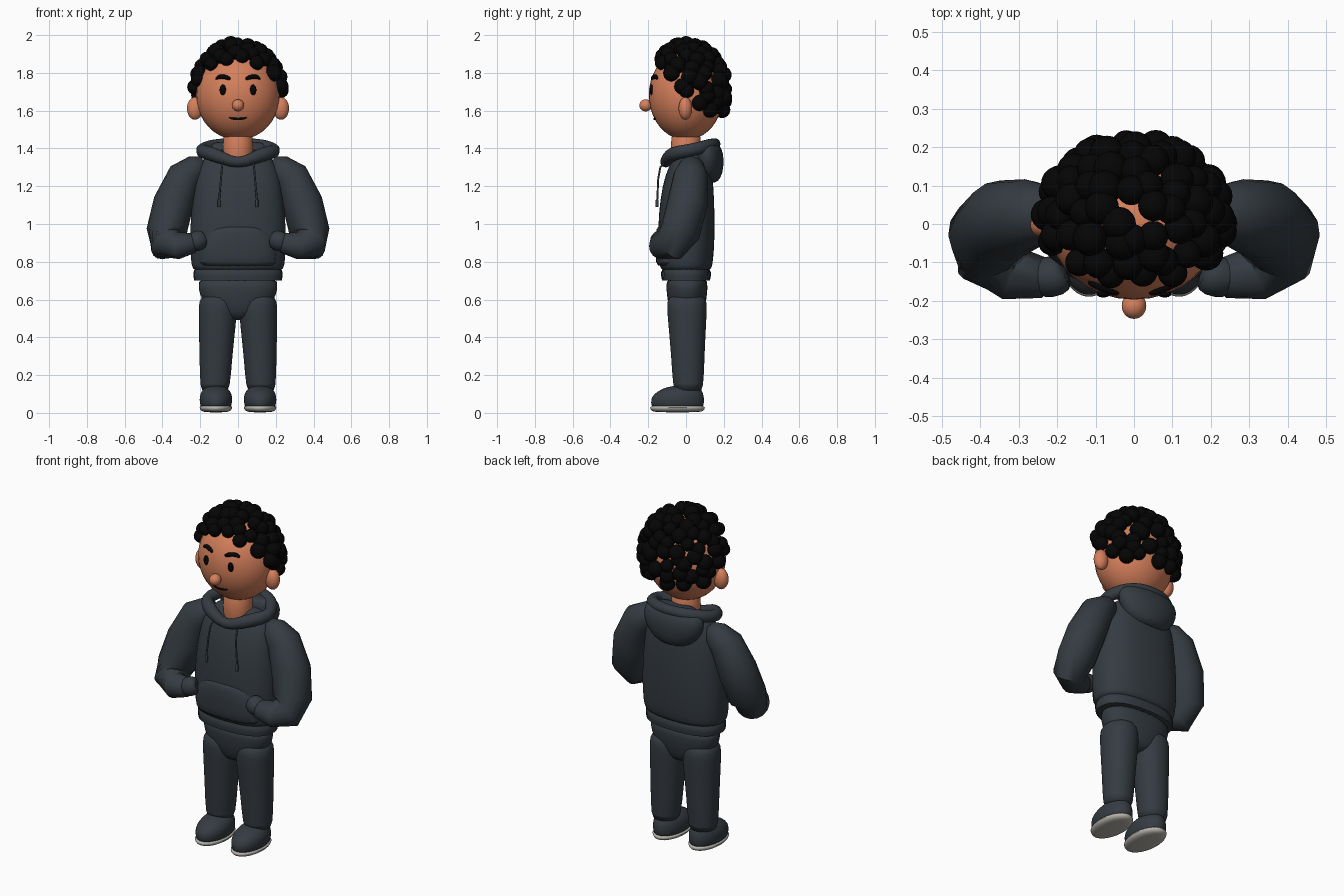
import bpy, bmesh, math, random
from mathutils import Vector

old = bpy.data.objects.get("Cube")
if old:
    bpy.data.objects.remove(old, do_unlink=True)
random.seed(4)


def material(name, r, g, b):
    m = bpy.data.materials.new(name)
    m.use_nodes = True
    m.diffuse_color = (r, g, b, 1)
    node = m.node_tree.nodes["Principled BSDF"]
    node.inputs["Base Color"].default_value = (r, g, b, 1)
    node.inputs["Roughness"].default_value = 0.8
    return m


SKIN = material("warm skin", 0.67, 0.215, 0.105)
CLOTH = material("slate cloth", 0.035, 0.044, 0.053)
BLACK = material("black hair", 0.0015, 0.0015, 0.0015)
SOLE = material("pale sole", 0.47, 0.45, 0.41)


def finish(name, bm, mat, subdivide=0):
    bmesh.ops.recalc_face_normals(bm, faces=bm.faces)
    me = bpy.data.meshes.new(name)
    bm.to_mesh(me)
    bm.free()
    me.materials.append(mat)
    me.polygons.foreach_set("use_smooth", [True] * len(me.polygons))
    me.set_sharp_from_angle(angle=math.radians(60))
    ob = bpy.data.objects.new(name, me)
    bpy.context.collection.objects.link(ob)
    if subdivide:
        mod = ob.modifiers.new("Smooth", "SUBSURF")
        mod.levels = mod.render_levels = subdivide


def skin_rings(name, rings, mat, closed=False, subdivide=0):
    """Bridge a list of point rings into one surface."""
    bm = bmesh.new()
    loops = [[bm.verts.new(p) for p in ring] for ring in rings]
    pairs = list(zip(loops, loops[1:] + loops[:1]))
    for a, b in (pairs if closed else pairs[:-1]):
        for i in range(len(a)):
            j = (i + 1) % len(a)
            bm.faces.new((a[i], a[j], b[j], b[i]))
    if not closed:
        bm.faces.new(loops[0])
        bm.faces.new(loops[-1])
    finish(name, bm, mat, subdivide)


def loft(name, sections, mat, cx=0, power=2.0, n=32, ribs=0, subdivide=1):
    """Stack rounded sections (z, x offset, y offset, x radius, y radius)."""
    rings = []
    for z, ox, oy, rx, ry in sections:
        ring = []
        for i in range(n):
            a = math.tau * i / n
            c, s = math.cos(a), math.sin(a)
            k = 1 + ribs * (i % 2)
            ring.append((cx + ox + k * rx * math.copysign(abs(c) ** (2 / power), c),
                         oy + k * ry * math.copysign(abs(s) ** (2 / power), s), z))
        rings.append(ring)
    skin_rings(name, rings, mat, subdivide=subdivide)


def tube(name, path, mat, ref=(0, 1, 0), n=16, closed=False, subdivide=0):
    """Sweep a circle along (x, y, z, radius) points."""
    pts = [Vector(p[:3]) for p in path]
    rings, last = [], len(pts) - 1
    for i, p in enumerate(pts):
        before = pts[i - 1] if closed or i else p
        after = pts[(i + 1) % len(pts)] if closed or i < last else p
        t = (after - before).normalized()
        u = t.cross(Vector(ref)).normalized()
        v = t.cross(u)
        rings.append([p + path[i][3] * (u * math.cos(math.tau * k / n) + v * math.sin(math.tau * k / n))
                      for k in range(n)])
    skin_rings(name, rings, mat, closed, subdivide)


def ball(name, centre, radii, mat):
    bm = bmesh.new()
    bmesh.ops.create_uvsphere(bm, u_segments=32, v_segments=20, radius=1)
    bmesh.ops.scale(bm, vec=radii, verts=bm.verts)
    bmesh.ops.translate(bm, vec=centre, verts=bm.verts)
    finish(name, bm, mat)


# Head and face
HEAD, HEAD_R = Vector((0, 0, 1.683)), Vector((0.222, 0.197, 0.238))


def face_y(x, z):
    return -HEAD_R.y * math.sqrt(1 - (x / HEAD_R.x) ** 2 - ((z - HEAD.z) / HEAD_R.z) ** 2)


def face_line(name, points, radius):
    tube(name, [(x, face_y(x, z), z, radius * k) for x, z, k in points], BLACK, n=10, subdivide=1)


ball("head", HEAD, HEAD_R, SKIN)
ball("nose", (0, -0.213, 1.628), (0.032, 0.034, 0.032), SKIN)
loft("neck", [(1.26, 0, 0, 0.08, 0.08), (1.4, 0, 0, 0.08, 0.08), (1.52, 0, 0, 0.08, 0.08)], SKIN)
face_line("mouth", [(-0.05, 1.564, 0.5), (-0.025, 1.557, 1), (0, 1.556, 1),
                    (0.025, 1.557, 1), (0.05, 1.564, 0.5)], 0.007)
for s, side in ((1, "left"), (-1, "right")):
    ball(side + "_ear", (s * 0.228, -0.003, 1.612), (0.042, 0.036, 0.06), SKIN)
    ball(side + "_eye", (s * 0.08, face_y(0.08, 1.71), 1.71), (0.017, 0.009, 0.028), BLACK)
    face_line(side + "_eyebrow", [(s * 0.038, 1.766, 0.6), (s * 0.058, 1.776, 1), (s * 0.085, 1.782, 1),
                                  (s * 0.106, 1.777, 0.9), (s * 0.12, 1.766, 0.4)], 0.013)

# Curly hair: balls spread over the scalp above a hairline
bm = bmesh.new()
COUNT = 150
for i in range(COUNT):
    h = 1 - 2 * (i + 0.5) / COUNT
    a = i * math.pi * (3 - math.sqrt(5)) + random.uniform(-0.15, 0.15)
    h = max(-1, min(1, h + random.uniform(-0.03, 0.03)))
    w = math.sqrt(1 - h * h)
    p = Vector((0.228 * w * math.sin(a), 0.008 - 0.2 * w * math.cos(a), 1.705 + 0.25 * h))
    turn = abs(math.degrees(math.atan2(p.x, 0.008 - p.y)))
    if turn < 85:
        hairline = 1.845 - 0.15 * max(0, turn - 40) / 45
    else:
        hairline = 1.695 - 0.095 * min(1, (turn - 85) / 30)
    if p.z < hairline:
        continue
    made = bmesh.ops.create_icosphere(bm, subdivisions=3, radius=random.uniform(0.037, 0.046))
    bmesh.ops.translate(bm, vec=p, verts=made["verts"])
finish("curly_hair", bm, BLACK)

# Hooded sweater
loft("sweater_body", [
    (0.75, 0, 0, 0.215, 0.115), (0.76, 0, 0, 0.242, 0.135), (0.8, 0, 0, 0.25, 0.144),
    (0.92, 0, 0.002, 0.256, 0.15), (1.05, 0, 0.003, 0.25, 0.149), (1.2, 0, 0.01, 0.235, 0.137),
    (1.31, 0, 0.02, 0.21, 0.112), (1.37, 0, 0.03, 0.16, 0.082), (1.4, 0, 0.03, 0.08, 0.05)],
    CLOTH, power=2.4)
loft("sweater_hem", [
    (0.7, 0, 0, 0.215, 0.115), (0.702, 0, 0, 0.23, 0.126), (0.725, 0, 0, 0.234, 0.13),
    (0.745, 0, 0, 0.234, 0.13), (0.765, 0, 0, 0.225, 0.12)],
    CLOTH, power=2.4, n=96, ribs=0.012, subdivide=0)
loft("front_pocket", [
    (0.775, 0, -0.05, 0.19, 0.095), (0.785, 0, -0.05, 0.214, 0.11), (0.88, 0, -0.05, 0.214, 0.114),
    (0.93, 0, -0.05, 0.195, 0.113), (0.98, 0, -0.05, 0.15, 0.107), (0.992, 0, -0.05, 0.135, 0.09)],
    CLOTH, power=2.8)
half = [(0.08, -0.1, 1.348, 0.034), (0.145, -0.07, 1.374, 0.039), (0.202, -0.012, 1.385, 0.034),
        (0.182, 0.06, 1.398, 0.035), (0.135, 0.115, 1.415, 0.034), (0.07, 0.148, 1.424, 0.031)]
collar = [(0, -0.112, 1.318, 0.027)] + half + [(0, 0.155, 1.424, 0.03)]
collar += [(-x, y, z, r) for x, y, z, r in reversed(half)]
tube("hood_collar", collar, CLOTH, ref=(0, 0, 1), closed=True, subdivide=1)
loft("hood_bag", [
    (1.215, 0, 0.11, 0.06, 0.045), (1.24, 0, 0.115, 0.125, 0.07), (1.3, 0, 0.115, 0.175, 0.085),
    (1.37, 0, 0.112, 0.195, 0.088), (1.42, 0, 0.105, 0.175, 0.075), (1.435, 0, 0.1, 0.13, 0.05)], CLOTH)

# Sleeves, cuffs and drawstrings
for s, side in ((1, "left"), (-1, "right")):
    arm = [(0.18, 0.03, 1.335, 0.03), (0.215, 0.03, 1.305, 0.068), (0.28, 0.025, 1.255, 0.092),
           (0.342, 0.008, 1.11, 0.107), (0.378, -0.03, 0.96, 0.107), (0.376, -0.082, 0.893, 0.094),
           (0.315, -0.13, 0.885, 0.071), (0.235, -0.14, 0.9, 0.053), (0.225, -0.14, 0.902, 0.035)]
    tube(side + "_sleeve", [(s * x, y, z, r) for x, y, z, r in arm], CLOTH)
    cuff = [(0.25, -0.14, 0.9, 0.04), (0.24, -0.14, 0.902, 0.055), (0.195, -0.135, 0.918, 0.055),
            (0.175, -0.125, 0.922, 0.04)]
    tube(side + "_cuff", [(s * x, y, z, r) for x, y, z, r in cuff], CLOTH, subdivide=1)
    cord = [(0.08, -0.112, 1.33, 0.005), (0.085, -0.136, 1.3, 0.005), (0.09, -0.147, 1.24, 0.005),
            (0.1, -0.152, 1.13, 0.005), (0.1, -0.153, 1.125, 0.008), (0.1, -0.154, 1.09, 0.008)]
    tube(side + "_drawstring", [(s * x, y, z, r) for x, y, z, r in cord], CLOTH, n=8)

# Trousers
loft("trouser_hips", [
    (0.49, 0, 0.005, 0.05, 0.06), (0.53, 0, 0.005, 0.13, 0.088), (0.6, 0, 0.005, 0.197, 0.104),
    (0.66, 0, 0.005, 0.21, 0.11), (0.73, 0, 0.005, 0.217, 0.11)], CLOTH, power=2.3)
for s, side in ((1, "left"), (-1, "right")):
    loft(side + "_trouser_leg", [
        (0.115, s * 0.122, 0.012, 0.06, 0.06), (0.12, s * 0.122, 0.012, 0.079, 0.081),
        (0.3, s * 0.117, 0.01, 0.087, 0.088), (0.48, s * 0.109, 0.006, 0.099, 0.101),
        (0.57, s * 0.106, 0.005, 0.103, 0.107), (0.61, s * 0.106, 0.005, 0.094, 0.1),
        (0.635, s * 0.106, 0.005, 0.05, 0.06)], CLOTH, power=2.1)

    # Shoes
    loft(side + "_shoe", [
        (0.025, 0, -0.045, 0.075, 0.13), (0.035, 0, -0.045, 0.082, 0.138), (0.07, 0, -0.045, 0.088, 0.143),
        (0.1, 0, -0.04, 0.084, 0.132), (0.13, 0, -0.022, 0.066, 0.102), (0.145, 0, -0.01, 0.035, 0.055)],
        CLOTH, cx=s * 0.117)
    loft(side + "_shoe_sole", [
        (0.002, 0, -0.045, 0.06, 0.12), (0.012, 0, -0.045, 0.08, 0.14), (0.028, 0, -0.045, 0.09, 0.148),
        (0.042, 0, -0.045, 0.082, 0.14)], SOLE, cx=s * 0.117)
